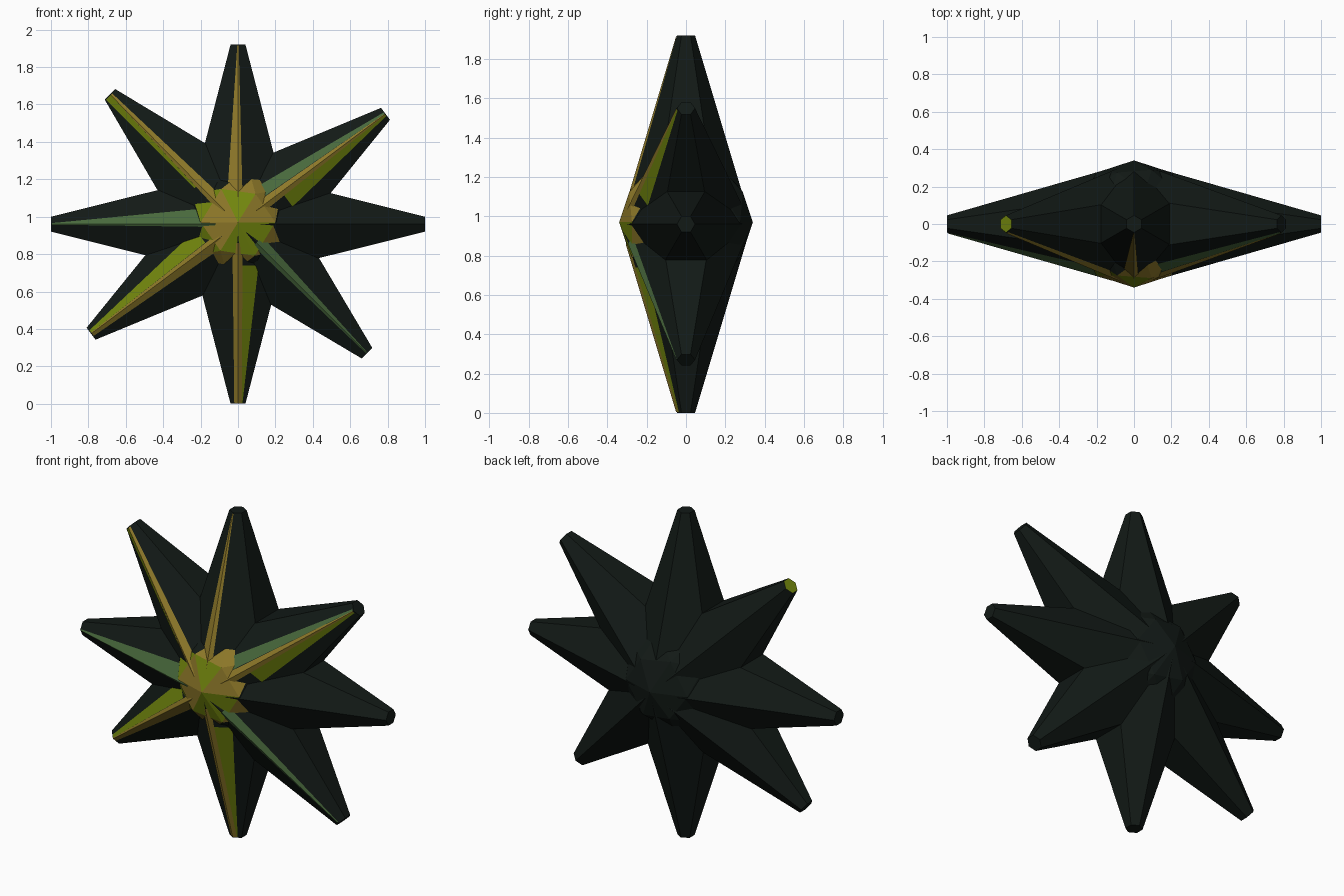
import bpy, bmesh, math
from mathutils import Vector

if "Cube" in bpy.data.objects:
    bpy.data.objects.remove(bpy.data.objects["Cube"])

CZ = 0.96                      # height of the star centre
R_BASE, R_TIP, R_START = 0.325, 0.046, 0.03


def material(name, rgb):
    m = bpy.data.materials.new(name)
    m.diffuse_color = (*rgb, 1)
    m.use_nodes = True
    m.node_tree.nodes["Principled BSDF"].inputs["Base Color"].default_value = m.diffuse_color
    return m


DARK = material("dark", (0.006, 0.010, 0.008))
MUSTARD = material("mustard", (0.27, 0.19, 0.022))
LIME = material("lime", (0.17, 0.24, 0.004))
GREEN = material("green", (0.065, 0.14, 0.045))


def finish(name, bm, mats):
    me = bpy.data.meshes.new(name)
    bm.normal_update()
    bm.to_mesh(me)
    bm.free()
    for m in mats:
        me.materials.append(m)
    ob = bpy.data.objects.new(name, me)
    bpy.context.collection.objects.link(ob)


def place(angle, r, t, y):
    a = math.radians(angle)
    return Vector((r * math.cos(a) - t * math.sin(a), y,
                   CZ + r * math.sin(a) + t * math.cos(a)))


def radius(r, length):
    return R_BASE + (R_TIP - R_BASE) * (r - R_START) / (length - R_START)


# six-sided tapered spike with a ridge facing front and back
def spike(name, angle, length, cap):
    bm = bmesh.new()
    rings = []
    for r, rad in ((R_START, R_BASE), (length, R_TIP)):
        rings.append([bm.verts.new(place(angle, r, rad * math.sin(k * math.pi / 3),
                                         -rad * math.cos(k * math.pi / 3)))
                      for k in range(6)])
    for k in range(6):
        j = (k + 1) % 6
        bm.faces.new((rings[0][k], rings[0][j], rings[1][j], rings[1][k]))
    bm.faces.new(rings[0])
    bm.faces.new(rings[1]).material_index = 1
    bmesh.ops.recalc_face_normals(bm, faces=bm.faces)
    finish(name, bm, [DARK, cap])


# thin coloured strip lying on the front of a spike, folded over the ridge
def stripe(name, angle, length, mat, r0, a0, a1, b0, b1):
    bm = bmesh.new()
    r1 = length - 0.005

    def pt(r, t):
        y = -(radius(r, length) - abs(t) * math.tan(math.pi / 6)) - 0.003
        return bm.verts.new(place(angle, r, t, y))
    cols = [(a0, b0), (a1, b1)]
    if a0 < 0 < a1:
        cols.insert(1, (0, min(max(0, b0), b1)))
    verts = [(pt(r0, a), pt(r1, b)) for a, b in cols]
    for p, q in zip(verts, verts[1:]):
        bm.faces.new((p[0], p[1], q[1], q[0]))
    bm.normal_update()
    for f in bm.faces:
        if f.normal.y > 0:
            f.normal_flip()
    finish(name, bm, [mat])


# name, angle, length, cap, stripes (material, start, base edges, tip edges)
SPIKES = [
    ("right", 0, 1.0, DARK, []),
    ("upper_right", 36.8, 0.985, DARK, [
        (GREEN, 0.20, 0.035, 0.10, 0.003, 0.012),
        (MUSTARD, 0.12, -0.03, 0.035, -0.005, 0.003),
        (LIME, 0.29, -0.10, -0.025, -0.012, -0.005)]),
    ("top", 90, 0.96, DARK, [(MUSTARD, 0.12, -0.025, 0.06, -0.004, 0.004)]),
    ("upper_left", 134.6, 0.975, LIME, [
        (MUSTARD, 0.10, -0.045, 0.025, -0.012, 0.0),
        (LIME, 0.30, 0.02, 0.03, 0.0, 0.036)]),
    ("left", 180, 1.0, DARK, [(GREEN, 0.12, -0.09, 0.015, -0.006, 0.003)]),
    ("lower_left", 216.7, 0.98, DARK, [
        (LIME, 0.20, -0.11, -0.025, -0.02, -0.005),
        (MUSTARD, 0.12, -0.025, 0.05, -0.005, 0.018)]),
    ("bottom", 270, 0.96, DARK, [
        (MUSTARD, 0.10, -0.03, 0.025, -0.02, 0.02),
        (LIME, 0.22, 0.024, 0.11, 0.02, 0.024)]),
    ("lower_right", 315, 0.976, DARK, [(GREEN, 0.14, -0.025, 0.045, -0.004, 0.004)]),
]
for name, angle, length, cap, stripes in SPIKES:
    spike(name + "_spike", angle, length, cap)
    for i, (mat, *s) in enumerate(stripes):
        stripe(f"{name}_stripe_{i + 1}", angle, length, mat, *s)

# faceted hub, coloured where it shows at the front
bm = bmesh.new()
bmesh.ops.create_icosphere(bm, subdivisions=2, radius=0.34)
for v in bm.verts:
    v.co.z += CZ + 0.01
for i, f in enumerate(bm.faces):
    if f.calc_center_median().y < -0.2:
        f.material_index = 1 + i % 2
finish("hub", bm, [DARK, LIME, MUSTARD])
